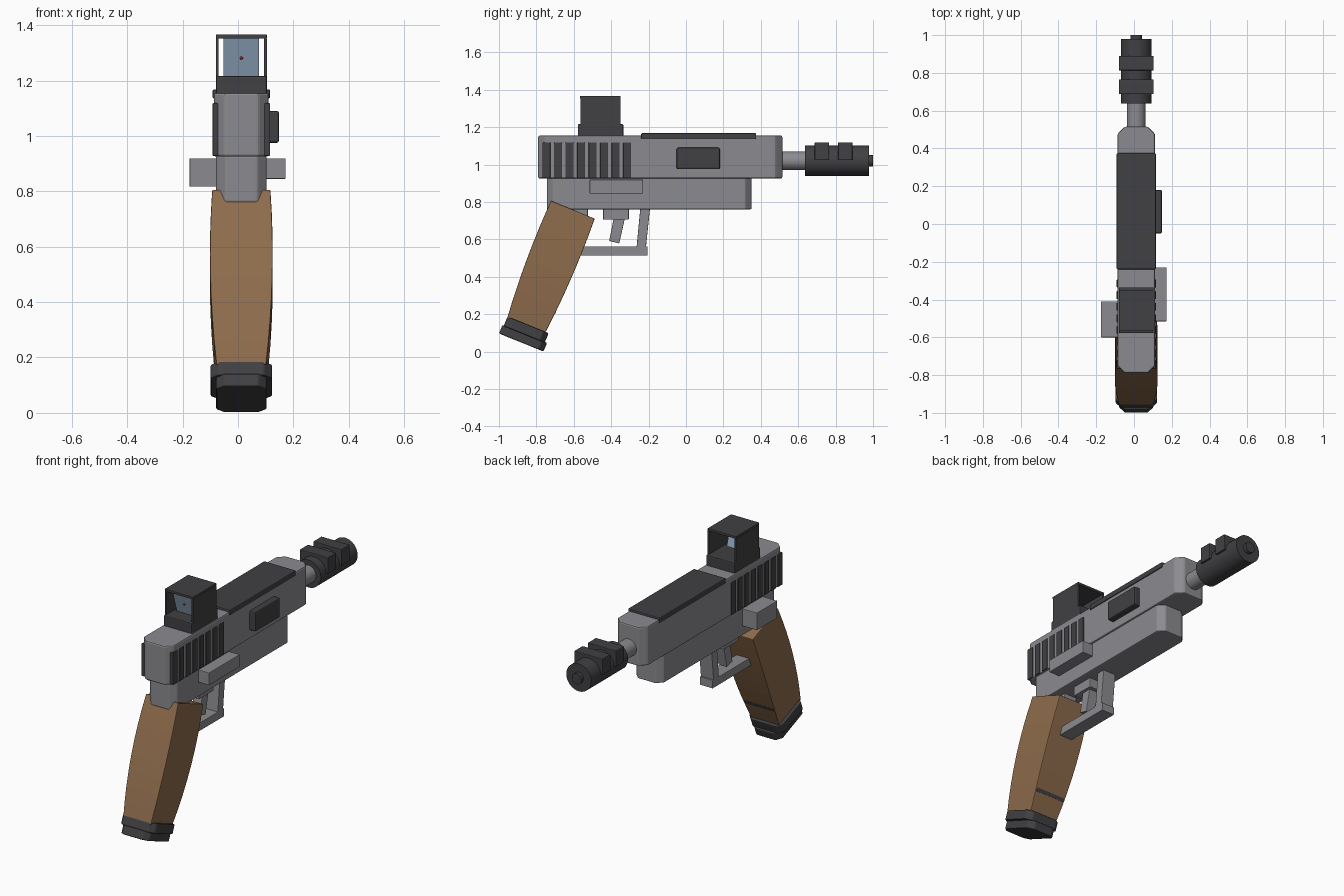
import bpy, bmesh, math
from mathutils import Matrix, Vector

if "Cube" in bpy.data.objects:
    bpy.data.objects.remove(bpy.data.objects["Cube"])

CX = 0.012                      # centre plane of the body
TILT = math.radians(-22)        # slope of the grip end faces


def material(name, rgb):
    m = bpy.data.materials.new(name)
    m.diffuse_color = (*rgb, 1)
    m.use_nodes = True
    m.node_tree.nodes["Principled BSDF"].inputs["Base Color"].default_value = m.diffuse_color
    return m


GREY = material("metal_grey", (0.26, 0.26, 0.28))
DARK = material("dark_polymer", (0.052, 0.051, 0.057))
BROWN = material("grip_brown", (0.27, 0.15, 0.072))
BLUE = material("lens_blue", (0.28, 0.39, 0.52))
RED = material("dot_red", (0.5, 0.05, 0.03))


def finish(name, bm, mat, bevel=0.0):
    bmesh.ops.recalc_face_normals(bm, faces=bm.faces)
    me = bpy.data.meshes.new(name)
    bm.to_mesh(me)
    bm.free()
    me.materials.append(mat)
    ob = bpy.data.objects.new(name, me)
    bpy.context.collection.objects.link(ob)
    if bevel:
        b = ob.modifiers.new("edge", 'BEVEL')
        b.width, b.segments, b.limit_method = bevel, 2, 'ANGLE'
    return ob


def loft(name, rings, mat, bevel=0.0):
    """Skin a stack of equal-length point loops and cap the ends."""
    bm = bmesh.new()
    vs = [[bm.verts.new(p) for p in r] for r in rings]
    n = len(vs[0])
    for a, b in zip(vs, vs[1:]):
        for i in range(n):
            bm.faces.new((a[i], a[(i + 1) % n], b[(i + 1) % n], b[i]))
    bm.faces.new(vs[0])
    bm.faces.new(vs[-1])
    return finish(name, bm, mat, bevel)


def box(name, x, y, z, mat, bevel=0.0):
    rings = [[(x[0], y[0], h), (x[1], y[0], h), (x[1], y[1], h), (x[0], y[1], h)] for h in z]
    return loft(name, rings, mat, bevel)


def mid_box(name, hw, y, z, mat, bevel=0.0):
    return box(name, (CX - hw, CX + hw), y, z, mat, bevel)


def chamfered(name, hw, y, z, c, mat, bevel=0.006):
    """Block with chamfered vertical corners."""
    (a, b), w = y, hw
    pts = [(-w, a + c), (-w + c, a), (w - c, a), (w, a + c),
           (w, b - c), (w - c, b), (-w + c, b), (-w, b - c)]
    return loft(name, [[(CX + p, q, h) for p, q in pts] for h in z], mat, bevel)


def side_prism(name, hw, yz, mat, bevel=0.0):
    return loft(name, [[(CX + s * hw, y, z) for y, z in yz] for s in (-1, 1)], mat, bevel)


def tube(name, r, y, z, mat):
    bm = bmesh.new()
    m = Matrix.Translation((CX, (y[0] + y[1]) / 2, z)) @ Matrix.Rotation(math.pi / 2, 4, 'X')
    bmesh.ops.create_cone(bm, cap_ends=True, segments=32, radius1=r, radius2=r,
                          depth=y[1] - y[0], matrix=m)
    ob = finish(name, bm, mat)
    bpy.ops.object.select_all(action='DESELECT')
    ob.select_set(True)
    bpy.context.view_layer.objects.active = ob
    bpy.ops.object.shade_smooth_by_angle(angle=math.radians(35))
    return ob


# slide and lower frame
chamfered("slide", 0.099, (-0.79, 0.515), (0.925, 1.155), 0.038, GREY, 0.008)
chamfered("frame", 0.091, (-0.743, 0.35), (0.76, 0.928), 0.034, GREY)
mid_box("top_rail", 0.104, (-0.24, 0.375), (1.135, 1.168), DARK, 0.006)

# grip serrations on both sides of the slide
for i in range(8):
    y = -0.746 + i * 0.0616
    for s, side in ((-1, "left"), (1, "right")):
        xs = sorted((CX + s * 0.08, CX + s * 0.104))
        box(f"serration_{side}_{i}", xs, (y - 0.021, y + 0.021), (0.928, 1.118), DARK, 0.003)

# side parts
box("ejection_port", (0.09, 0.148), (-0.05, 0.181), (0.975, 1.09), DARK, 0.008)
box("slide_stop", (0.08, 0.172), (-0.515, -0.229), (0.845, 0.919), GREY, 0.003)
box("safety_lever", (-0.175, -0.06), (-0.60, -0.41), (0.817, 0.919), GREY, 0.003)

# barrel and muzzle device
tube("barrel", 0.05, (0.48, 0.66), 1.02, GREY)
tube("muzzle_body", 0.081, (0.637, 0.979), 1.02, DARK)
tube("muzzle_tip", 0.031, (0.96, 1.0), 1.02, DARK)
for i, y in enumerate(((0.688, 0.765), (0.813, 0.89))):
    mid_box(f"muzzle_block_{i}", 0.092, y, (1.023, 1.119), DARK, 0.004)

# reflex sight with hood, tilted lens and aiming dot
mid_box("sight_base", 0.092, (-0.578, -0.335), (1.145, 1.216), DARK, 0.006)
for s, side in ((-1, "left"), (1, "right")):
    xs = sorted((CX + s * 0.082, CX + s * 0.092))
    box(f"hood_wall_{side}", xs, (-0.565, -0.35), (1.21, 1.352), DARK)
mid_box("hood_roof", 0.092, (-0.567, -0.349), (1.352, 1.366), DARK, 0.002)
side_prism("lens", 0.064, [(-0.494, 1.214), (-0.486, 1.214), (-0.529, 1.353), (-0.537, 1.353)], BLUE)
bm = bmesh.new()
bmesh.ops.create_icosphere(bm, subdivisions=2, radius=0.006,
                           matrix=Matrix.Translation((CX, -0.516, 1.281)))
finish("aiming_dot", bm, RED)

# bowed grip
rings = []
for k in range(9):
    t = k / 8
    bow = 0.012 * 4 * t * (1 - t)
    w = 0.105 - 0.015 * t + 0.015 * 4 * t * (1 - t)
    back = Vector((-0.722, 0.806)).lerp(Vector((-0.957, 0.175)), t) + bow * Vector((-0.93, 0.37))
    front = Vector((-0.488, 0.711)).lerp(Vector((-0.757, 0.092)), t) + bow * Vector((0.93, -0.37))
    rings.append([(CX + s * w, p.x, p.y) for s, p in
                  ((-1, back), (1, back), (1, front), (-1, front))])
loft("grip", rings, BROWN, 0.004)

# thin band across the front of the grip
side_prism("grip_band", 0.096, [(-0.73, 0.238), (-0.691, 0.222), (-0.699, 0.203), (-0.738, 0.219)], DARK)

# two-step base plate, square to the grip
plates = (("base_upper", 0.111, 0.237, 0.055, (-0.975, 0.136), 0.03),
          ("base_lower", 0.091, 0.257, 0.050, (-1.0, 0.0965), 0.03))
for name, hw, length, h, (y, z), c in plates:
    ob = chamfered(name, hw, (0, length), (0, h), c, DARK, 0.006)
    ob.matrix_world = Matrix.Translation((0, y, z)) @ Matrix.Rotation(TILT, 4, 'X')

# trigger and guard
side_prism("guard_strut", 0.042, [(-0.244, 0.77), (-0.192, 0.77), (-0.216, 0.54), (-0.266, 0.54)], GREY, 0.003)
mid_box("guard_bar", 0.042, (-0.60, -0.205), (0.514, 0.562), GREY, 0.003)
mid_box("guard_rear", 0.042, (-0.62, -0.525), (0.725, 0.77), GREY, 0.003)
mid_box("trigger_mount", 0.045, (-0.443, -0.306), (0.705, 0.77), GREY, 0.003)
side_prism("trigger", 0.028, [(-0.385, 0.72), (-0.325, 0.72), (-0.357, 0.578), (-0.411, 0.592)], GREY, 0.003)
